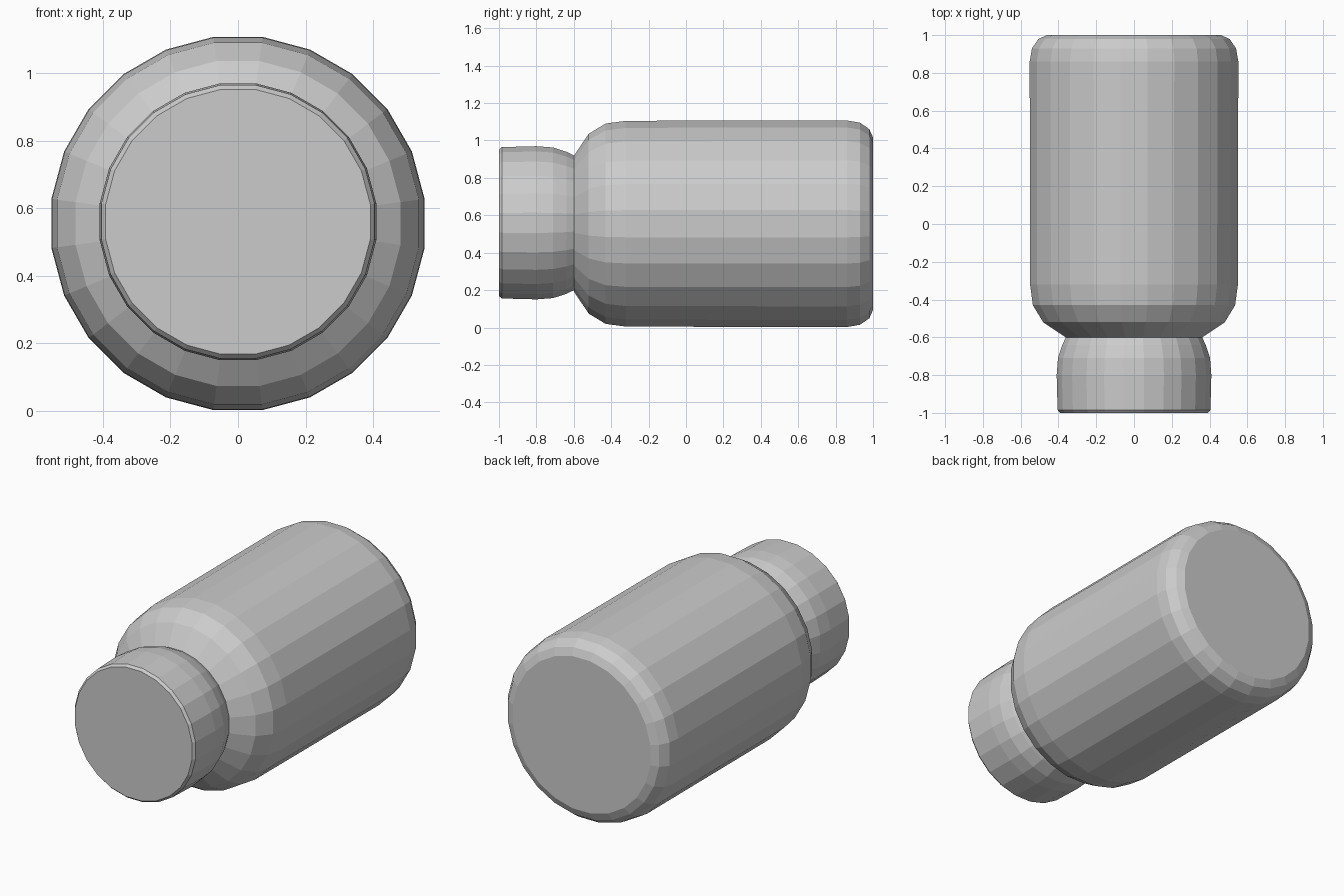
import bpy, bmesh
from math import sin, cos, pi

if "Cube" in bpy.data.objects:
    bpy.data.objects.remove(bpy.data.objects["Cube"])

SIDES = 24
AXIS_Z = 0.555


def lathe_y(name, profile, z):
    """Closed, flat-faced solid turned around a line parallel to y."""
    bm = bmesh.new()
    rings = []
    for y, r in profile:
        ring = []
        for i in range(SIDES):
            a = 2 * pi * (i + 0.5) / SIDES
            ring.append(bm.verts.new((r * cos(a), y, z + r * sin(a))))
        rings.append(ring)
    for a, b in zip(rings, rings[1:]):
        for i in range(SIDES):
            j = (i + 1) % SIDES
            bm.faces.new((a[i], a[j], b[j], b[i]))
    bm.faces.new(rings[0])
    bm.faces.new(rings[-1])
    bmesh.ops.recalc_face_normals(bm, faces=bm.faces)
    mesh = bpy.data.meshes.new(name)
    bm.to_mesh(mesh)
    bm.free()
    obj = bpy.data.objects.new(name, mesh)
    bpy.context.collection.objects.link(obj)
    return obj


# Bottle body: sloped shoulder, straight wall, rounded base edge
lathe_y("bottle_body", [
    (-0.60, 0.365), (-0.52, 0.485), (-0.43, 0.54), (-0.32, 0.555),
    (0.86, 0.557), (0.93, 0.545), (0.98, 0.51), (1.00, 0.465),
], AXIS_Z)

# Cap: flat end with a small edge bevel, tapering in where it meets the body
lathe_y("bottle_cap", [
    (-1.00, 0.395), (-0.985, 0.408), (-0.80, 0.413), (-0.71, 0.406),
    (-0.64, 0.383), (-0.60, 0.364),
], AXIS_Z + 0.005)
